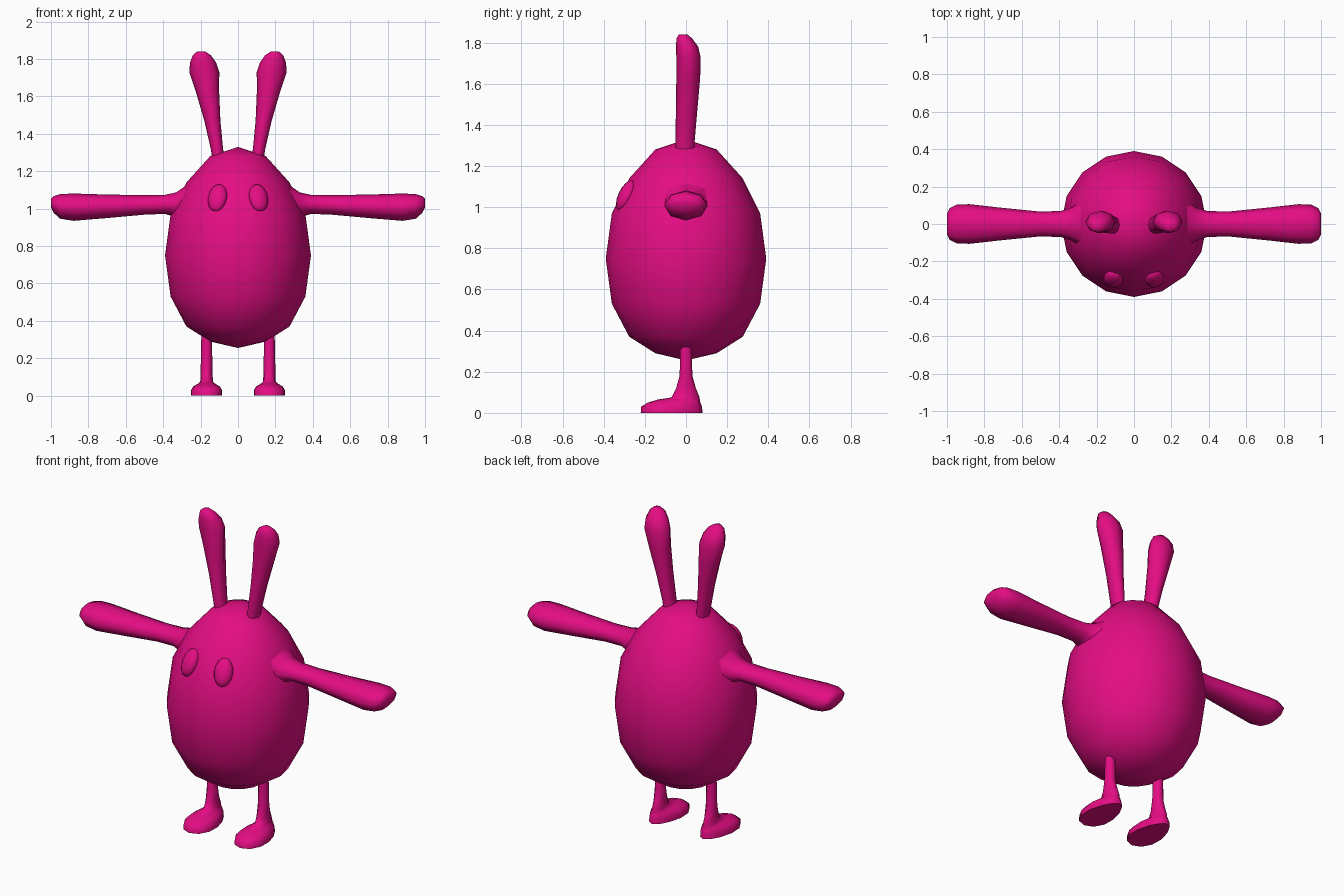
import bpy, bmesh, math
from mathutils import Matrix, Vector

old = bpy.data.objects.get("Cube")
if old:
    bpy.data.objects.remove(old, do_unlink=True)

PINK = (0.78, 0.004, 0.23, 1.0)
pink = bpy.data.materials.new("magenta")
pink.use_nodes = True
pink.diffuse_color = PINK
pink.node_tree.nodes["Principled BSDF"].inputs["Base Color"].default_value = PINK


def finish(name, bm):
    """Turn a bmesh into a smooth, coloured object."""
    bmesh.ops.recalc_face_normals(bm, faces=bm.faces[:])
    mesh = bpy.data.meshes.new(name)
    bm.to_mesh(mesh)
    bm.free()
    mesh.materials.append(pink)
    ob = bpy.data.objects.new(name, mesh)
    bpy.context.collection.objects.link(ob)
    bpy.ops.object.select_all(action='DESELECT')
    ob.select_set(True)
    bpy.context.view_layer.objects.active = ob
    bpy.ops.object.shade_smooth_by_angle(angle=math.radians(65))


def loft(name, rings, sides):
    """Skin rings of (centre, u axis, v axis, taper towards +v)."""
    bm = bmesh.new()
    loops = []
    for c, u, v, taper in rings:
        loop = []
        for i in range(sides):
            a = math.tau * i / sides
            w = math.cos(a) * (1 - taper * math.sin(a))
            loop.append(bm.verts.new(Vector(c) + Vector(u) * w + Vector(v) * math.sin(a)))
        loops.append(loop)
    for low, high in zip(loops, loops[1:]):
        for i in range(sides):
            j = (i + 1) % sides
            bm.faces.new((low[i], low[j], high[j], high[i]))
    bm.faces.new(loops[0])
    bm.faces.new(loops[-1])
    finish(name, bm)


# Egg body: a sphere whose rings are moved to egg heights
bm = bmesh.new()
bmesh.ops.create_uvsphere(bm, u_segments=16, v_segments=8, radius=0.39)
heights = (0.255, 0.29, 0.37, 0.53, 0.75, 0.97, 1.14, 1.28, 1.33)
for v in bm.verts:
    ring = round(8 * (1 - math.acos(max(-1, min(1, v.co.z / 0.39))) / math.pi))
    v.co.z = heights[ring]
finish("body", bm)

# Arm rings: x, centre z, half depth, half height (flared at the shoulder)
ARM = [(0.27, 1.02, 0.14, 0.11), (0.33, 1.02, 0.09, 0.067), (0.39, 1.023, 0.07, 0.051),
       (0.50, 1.02, 0.066, 0.052), (0.72, 1.012, 0.088, 0.064), (0.88, 1.008, 0.106, 0.073),
       (0.95, 1.012, 0.103, 0.066), (0.985, 1.022, 0.085, 0.045), (1.0, 1.03, 0.055, 0.022)]
# Ear rings: z, x, y, half width, half depth
EAR = [(1.24, 0.10, -0.005, 0.033, 0.047), (1.32, 0.113, -0.005, 0.033, 0.047),
       (1.47, 0.137, 0.003, 0.043, 0.052), (1.63, 0.164, 0.011, 0.063, 0.058),
       (1.73, 0.18, 0.012, 0.08, 0.059), (1.78, 0.187, 0.005, 0.07, 0.054),
       (1.82, 0.193, -0.008, 0.049, 0.038), (1.84, 0.197, -0.014, 0.022, 0.02)]
# Leg and foot rings: z, y, half width, half depth, heel taper
LEG = [(0.0, -0.07, 0.083, 0.15, 0.25), (0.03, -0.07, 0.083, 0.148, 0.25),
       (0.05, -0.058, 0.07, 0.128, 0.2), (0.065, -0.035, 0.045, 0.102, 0.1),
       (0.075, -0.002, 0.034, 0.068, 0), (0.12, 0.0, 0.032, 0.048, 0),
       (0.18, 0.0, 0.031, 0.031, 0), (0.32, 0.0, 0.028, 0.028, 0)]

for side, s in (("left", 1), ("right", -1)):
    loft("arm_" + side,
         [((s * x, 0, z), (0, d, 0), (0, 0, h), 0) for x, z, d, h in ARM], 8)
    loft("ear_" + side,
         [((s * x, y, z), (w, 0, 0), (0, d, 0), 0) for z, x, y, w, d in EAR], 8)
    loft("leg_" + side,
         [((s * 0.168, y, z), (w, 0, 0), (0, d, 0), t) for z, y, w, d, t in LEG], 12)

    # Eye: flattened oval lying on the sloping face
    bm = bmesh.new()
    bmesh.ops.create_uvsphere(bm, u_segments=12, v_segments=8, radius=1)
    place = (Matrix.Translation((s * 0.11, -0.293, 1.057))
             @ Matrix.Rotation(s * math.radians(18), 4, 'Z')
             @ Matrix.Rotation(math.radians(-26), 4, 'X')
             @ Matrix.Diagonal((0.053, 0.034, 0.08, 1)))
    bmesh.ops.transform(bm, matrix=place, verts=bm.verts[:])
    finish("eye_" + side, bm)
